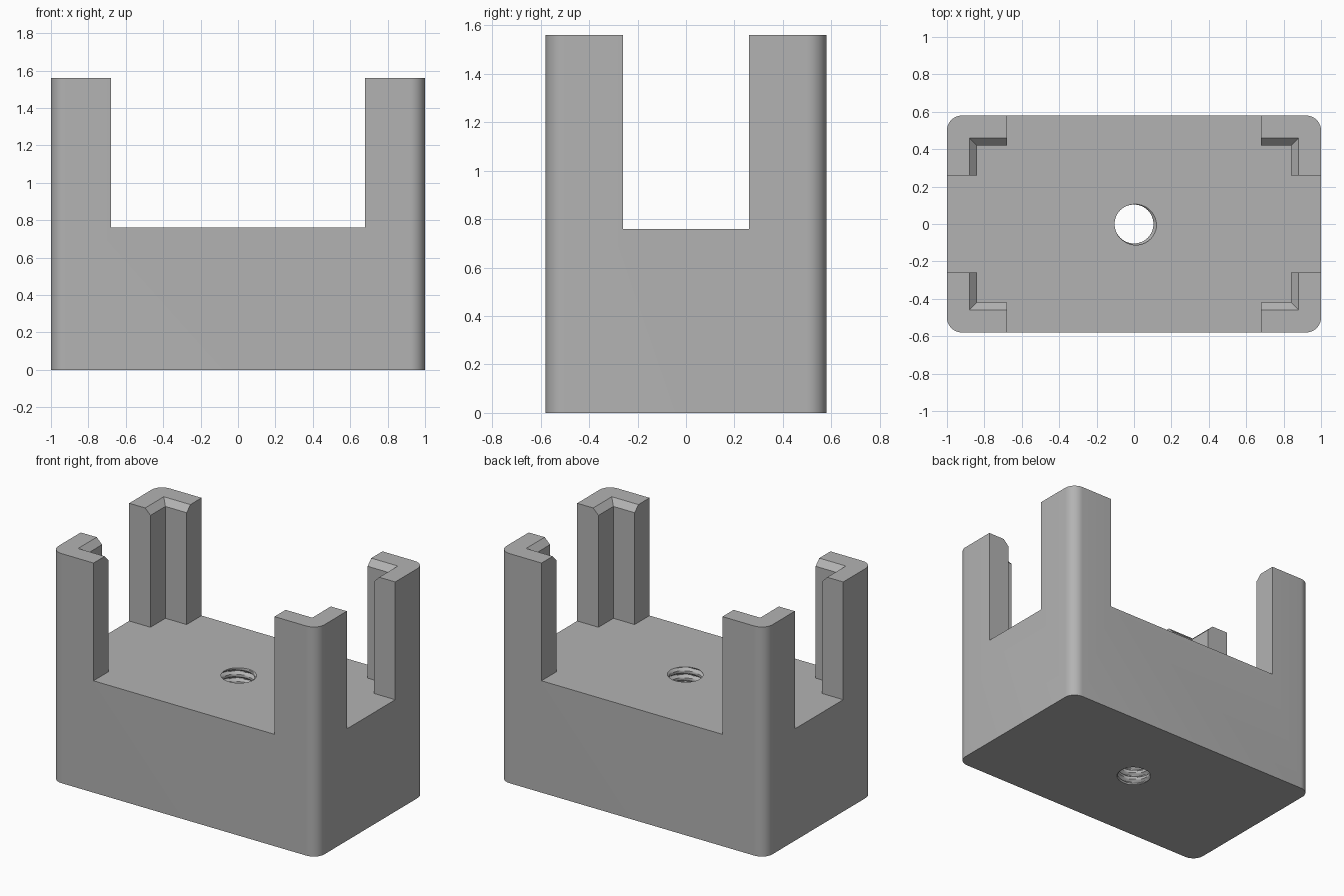
import bpy
import bmesh
from math import sin, cos, pi, radians

if "Cube" in bpy.data.objects:
    bpy.data.objects.remove(bpy.data.objects["Cube"], do_unlink=True)

HALF_X, HALF_Y, CORNER = 1.0, 0.58, 0.08
DECK, TOP = 0.76, 1.56
GAP_X, GAP_Y = 0.68, 0.26
WALL, CHAMFER = 0.16, 0.04
HOLE, GROOVE, PITCH, SEGMENTS = 0.104, 0.02, 0.048, 48

grey = bpy.data.materials.new("plain grey")
grey.use_nodes = True
colour = (0.45, 0.45, 0.45, 1)
grey.diffuse_color = colour
grey.node_tree.nodes["Principled BSDF"].inputs["Base Color"].default_value = colour


def loft(name, rings):
    """Closed solid through a stack of rings with equal point counts."""
    bm = bmesh.new()
    loops = [[bm.verts.new(p) for p in ring] for ring in rings]
    count = len(loops[0])
    for low, high in zip(loops, loops[1:]):
        for i in range(count):
            j = (i + 1) % count
            bm.faces.new((low[i], low[j], high[j], high[i]))
    bm.faces.new(loops[0][::-1])
    bm.faces.new(loops[-1])
    bmesh.ops.recalc_face_normals(bm, faces=bm.faces)
    mesh = bpy.data.meshes.new(name)
    bm.to_mesh(mesh)
    bm.free()
    mesh.materials.append(grey)
    obj = bpy.data.objects.new(name, mesh)
    bpy.context.collection.objects.link(obj)
    return obj


def rectangle(x, y, z):
    return [(-x, -y, z), (x, -y, z), (x, y, z), (-x, y, z)]


def rounded_rectangle(x, y, r, z, steps=10):
    points = []
    for k, (sx, sy) in enumerate(((1, 1), (-1, 1), (-1, -1), (1, -1))):
        for i in range(steps + 1):
            a = (k + i / steps) * pi / 2
            points.append((sx * (x - r) + r * cos(a), sy * (y - r) + r * sin(a), z))
    return points


def thread_ring(z):
    # Helical groove: flat crest over half the pitch, V-shaped root
    points = []
    for i in range(SEGMENTS):
        a = 2 * pi * i / SEGMENTS
        turn = ((z - DECK) / PITCH - (a + radians(20)) / (2 * pi) + 0.5) % 1 - 0.5
        r = HOLE + GROOVE * max(0, 1 - abs(turn) / 0.32)
        points.append((r * cos(a), r * sin(a), z))
    return points


def subtract(target, cutter):
    cutter.hide_render = True
    mod = target.modifiers.new(cutter.name, "BOOLEAN")
    mod.operation = "DIFFERENCE"
    mod.solver = "EXACT"
    mod.object = cutter
    bpy.context.view_layer.objects.active = target
    bpy.ops.object.modifier_apply(modifier=mod.name)
    bpy.data.objects.remove(cutter, do_unlink=True)


# Full-height rounded body
body = loft("holder_body", [rounded_rectangle(HALF_X, HALF_Y, CORNER, z) for z in (0, TOP)])

# Pocket with a chamfered mouth between the corner posts
px, py = HALF_X - WALL, HALF_Y - WALL
subtract(body, loft("pocket", [
    rectangle(px, py, DECK),
    rectangle(px, py, TOP - CHAMFER),
    rectangle(px + 2 * CHAMFER, py + 2 * CHAMFER, TOP + CHAMFER)]))

# Openings on all four sides leave the corner posts standing
subtract(body, loft("long_opening", [rectangle(GAP_X, 1, z) for z in (DECK, 2)]))
subtract(body, loft("short_opening", [rectangle(2, GAP_Y, z) for z in (DECK, 2)]))

# Threaded through hole
step = PITCH / 8
rows = int((DECK + 0.06) / step)
subtract(body, loft("threaded_hole", [thread_ring(-0.0301 + step * i) for i in range(rows + 1)]))

# Merge the coplanar deck pieces, then smooth only the round corners
bm = bmesh.new()
bm.from_mesh(body.data)
bmesh.ops.remove_doubles(bm, verts=bm.verts, dist=0.00005)
bm.to_mesh(body.data)
bm.free()
bpy.ops.object.select_all(action="DESELECT")
body.select_set(True)
bpy.context.view_layer.objects.active = body
bpy.ops.object.shade_smooth_by_angle(angle=radians(30))
